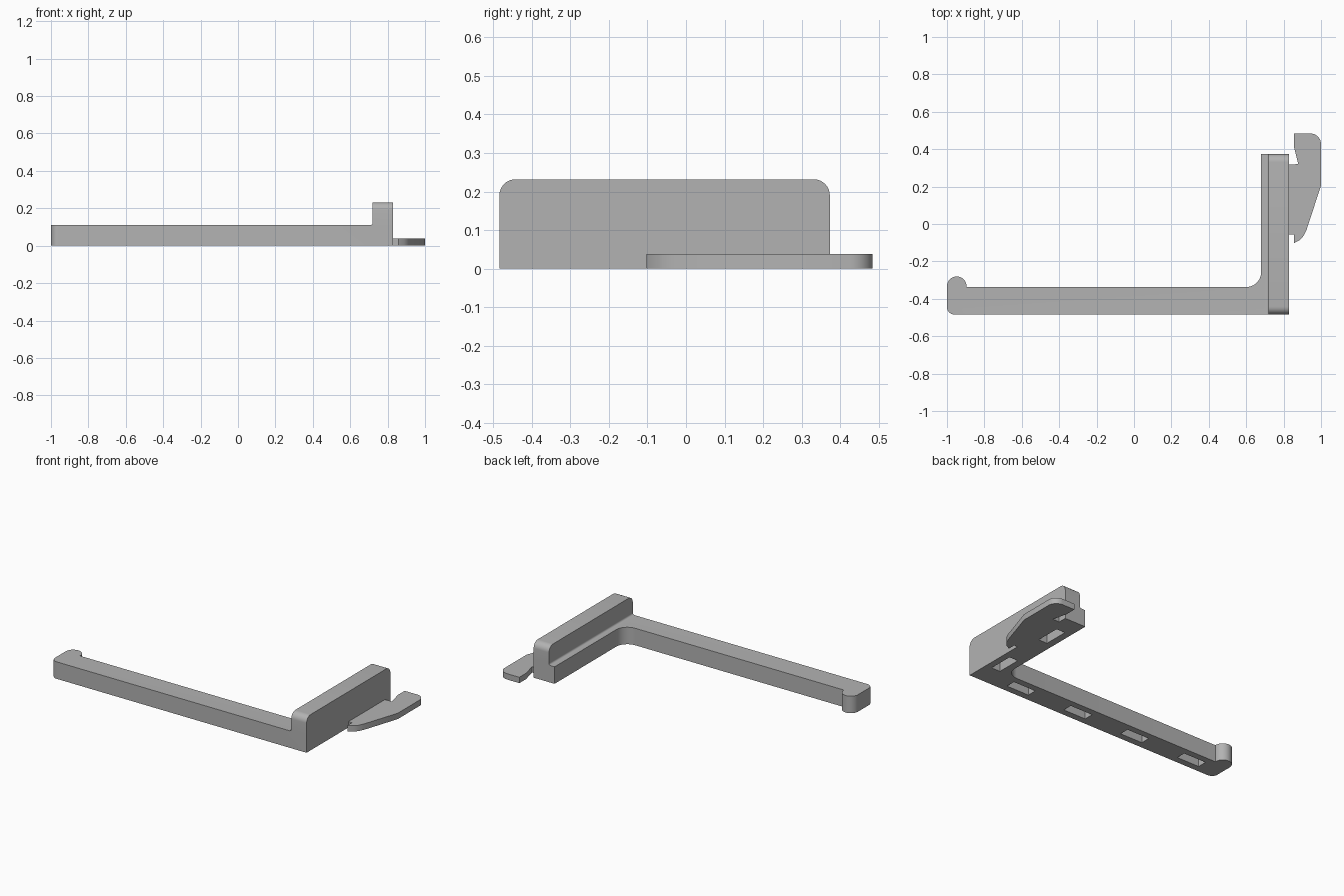
import bpy, bmesh
from math import sin, cos, radians
from mathutils import Vector

cube = bpy.data.objects.get("Cube")
if cube:
    bpy.data.objects.remove(cube, do_unlink=True)

grey = bpy.data.materials.new("mid grey")
grey.use_nodes = True
grey.diffuse_color = (0.45, 0.45, 0.45, 1)
grey.node_tree.nodes["Principled BSDF"].inputs["Base Color"].default_value = grey.diffuse_color


def arc(cx, cy, r, start, end, steps=10):
    angles = [radians(start + (end - start) * i / steps) for i in range(steps + 1)]
    return [(cx + r * cos(a), cy + r * sin(a)) for a in angles]


def prism(name, outline, low, high, axis="z", round_ends=0):
    """Extrude an xy outline along z, or an xz outline along y."""
    bm = bmesh.new()
    place = (lambda a, b: (a, b, low)) if axis == "z" else (lambda a, b: (a, low, b))
    face = bm.faces.new([bm.verts.new(place(a, b)) for a, b in outline])
    step = (0, 0, high - low) if axis == "z" else (0, high - low, 0)
    new = bmesh.ops.extrude_face_region(bm, geom=[face])["geom"]
    bmesh.ops.translate(bm, vec=Vector(step),
                        verts=[v for v in new if isinstance(v, bmesh.types.BMVert)])
    if round_ends:
        # Round the top edge at both ends of the wall
        top = max(v.co.z for v in bm.verts)
        edges = [e for e in bm.edges if all(v.co.z > top - 1e-4 for v in e.verts)
                 and abs(e.verts[0].co.y - e.verts[1].co.y) < 1e-4]
        bmesh.ops.bevel(bm, geom=edges, offset=round_ends, segments=8,
                        profile=0.5, affect="EDGES")
    bmesh.ops.recalc_face_normals(bm, faces=bm.faces)
    mesh = bpy.data.meshes.new(name)
    bm.to_mesh(mesh)
    bm.free()
    mesh.materials.append(grey)
    obj = bpy.data.objects.new(name, mesh)
    bpy.context.collection.objects.link(obj)
    return obj


def combine(target, other, operation):
    mod = target.modifiers.new(operation, "BOOLEAN")
    mod.operation, mod.object, mod.solver = operation, other, "EXACT"
    bpy.context.view_layer.objects.active = target
    bpy.ops.object.modifier_apply(modifier=mod.name)
    bpy.data.objects.remove(other, do_unlink=True)


FRONT, BACK = -0.484, 0.373

# L-shaped bracket: long arm with a rounded hook, and a short side bar
outline = [(0.83, FRONT), (0.83, BACK), (0.68, BACK)]
outline += arc(0.60, -0.257, 0.08, 0, -90)
outline += [(-0.895, -0.337)]
outline += arc(-0.9475, -0.333, 0.0525, 0, 180, 20)
outline += arc(-0.96, FRONT + 0.04, 0.04, 180, 270)
bracket = prism("bracket", outline, 0, 0.11)

# Raised wall on the side bar, with a small fillet at its foot
section = [(0.83, 0.09), (0.83, 0.232), (0.72, 0.232)]
section += arc(0.708, 0.122, 0.012, 0, -90, 5) + [(0.708, 0.09)]
wall = prism("wall", section, FRONT, BACK, "y", 0.042)
combine(bracket, wall, "UNION")

# Blind slots in the underside
slots = [(0.505 - 0.427 * i, -0.41, 0.08, 0.031) for i in range(4)]
slots += [(0.757, y, 0.031, 0.08) for y in (-0.257, 0.165)]
for x, y, w, d in slots:
    corners = [(x - w, y - d), (x + w, y - d), (x + w, y + d), (x - w, y + d)]
    combine(bracket, prism("slot_cutter", corners, -0.05, 0.07), "DIFFERENCE")

# Flat side clip
outline = [(0.829, -0.056), (0.855, -0.056), (0.855, -0.103), (0.887, -0.085),
           (0.908, -0.062), (0.923, -0.03), (1.0, 0.206)]
outline += arc(0.943, 0.427, 0.057, 0, 90)
outline += [(0.855, 0.484), (0.855, 0.415), (0.878, 0.32), (0.829, 0.318)]
clip = prism("side_clip", outline, 0, 0.038)

for obj in (bracket, clip):
    bpy.ops.object.select_all(action="DESELECT")
    obj.select_set(True)
    bpy.context.view_layer.objects.active = obj
    bpy.ops.object.shade_smooth_by_angle(angle=radians(30))
